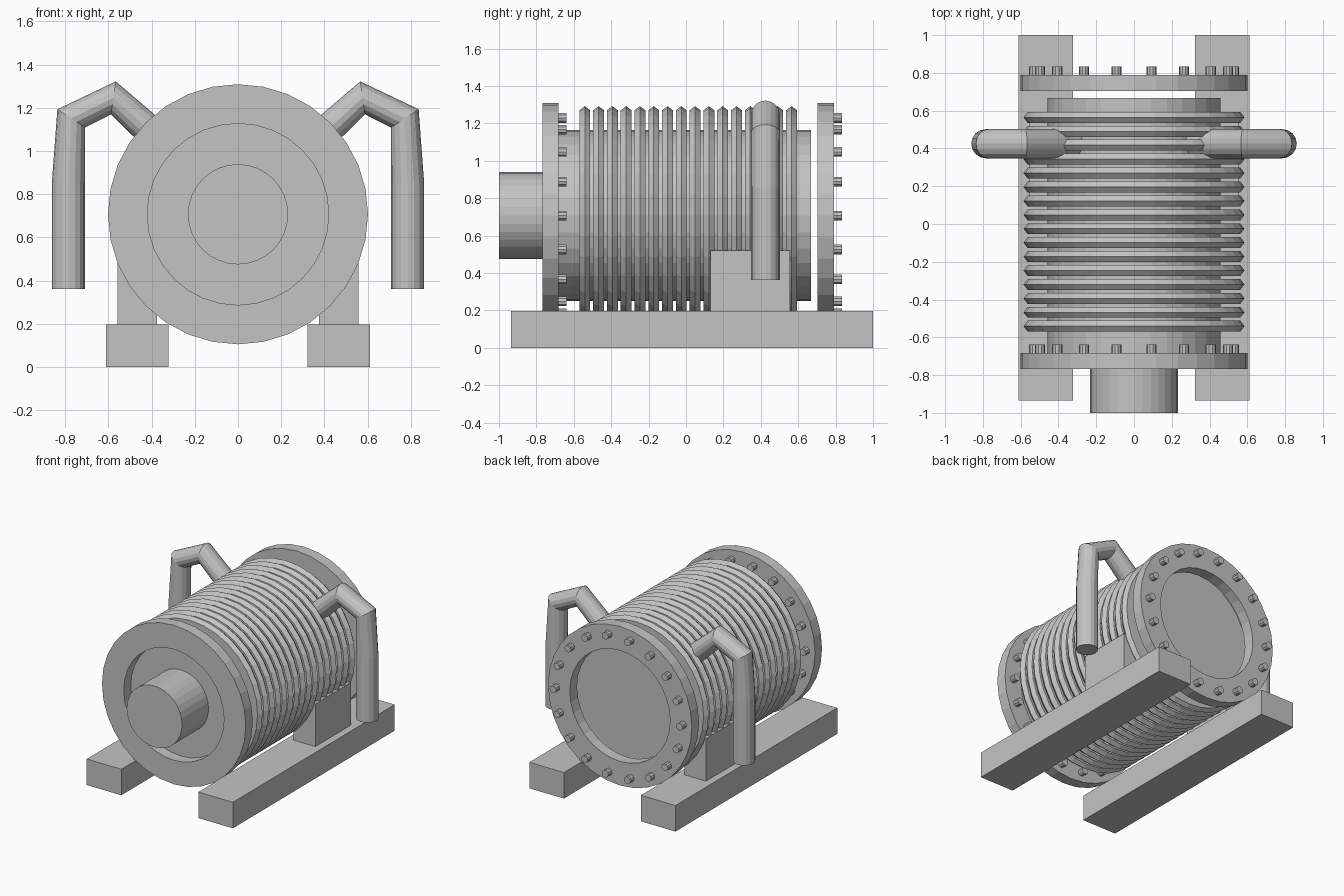
import bpy, bmesh
from math import sin, cos, pi, radians

cube = bpy.data.objects.get("Cube")
if cube:
    bpy.data.objects.remove(cube, do_unlink=True)

AXIS_Z = 0.707

grey = bpy.data.materials.new("plain grey")
grey.use_nodes = True
grey.diffuse_color = (0.55, 0.55, 0.55, 1)
grey.node_tree.nodes["Principled BSDF"].inputs["Base Color"].default_value = (0.55, 0.55, 0.55, 1)


def add_mesh(name, bm):
    bmesh.ops.recalc_face_normals(bm, faces=bm.faces)
    mesh = bpy.data.meshes.new(name)
    bm.to_mesh(mesh)
    bm.free()
    mesh.materials.append(grey)
    obj = bpy.data.objects.new(name, mesh)
    bpy.context.collection.objects.link(obj)
    return obj


def lathe(bm, profile, x=0, z=AXIS_Z, sides=32, ring=False):
    """Turn (radius, y) points about a y-parallel axis; ring closes the profile, otherwise cap the ends."""
    loops = []
    for r, y in profile:
        loops.append([bm.verts.new((x + r * cos(2 * pi * i / sides), y, z + r * sin(2 * pi * i / sides)))
                      for i in range(sides)])
    pairs = list(zip(loops, loops[1:]))
    if ring:
        pairs.append((loops[-1], loops[0]))
    else:
        bm.faces.new(loops[0])
        bm.faces.new(loops[-1])
    for a, b in pairs:
        for i in range(sides):
            j = (i + 1) % sides
            bm.faces.new((a[i], a[j], b[j], b[i]))


def turned(name, profile, ring=False):
    bm = bmesh.new()
    lathe(bm, profile, ring=ring)
    return add_mesh(name, bm)


def box(name, x0, x1, y0, y1, z0, z1):
    bm = bmesh.new()
    bmesh.ops.create_cube(bm, size=1)
    for v in bm.verts:
        v.co = ((x0 + x1) / 2 + v.co.x * (x1 - x0),
                (y0 + y1) / 2 + v.co.y * (y1 - y0),
                (z0 + z1) / 2 + v.co.z * (z1 - z0))
    return add_mesh(name, bm)


# Drum and front shaft
turned("drum", [(0.457, -0.683), (0.457, 0.668)])
turned("front_shaft", [(0.232, -1.0), (0.232, -0.66)])

# Flanges with round openings, each with a circle of bolts on its rear face
for name, y0, y1 in (("front", -0.767, -0.683), ("rear", 0.704, 0.79)):
    turned(name + "_flange", [(0.602, y0), (0.602, y1), (0.42, y1), (0.42, y0)], ring=True)
    bm = bmesh.new()
    for k in range(18):
        a = radians(20 * k)
        lathe(bm, [(0.027, y1 - 0.01), (0.027, y1 + 0.045)],
              0.53 * cos(a), AXIS_Z + 0.53 * sin(a), sides=10)
    add_mesh(name + "_bolts", bm)

# Cooling fins with ridged rims
bm = bmesh.new()
for k in range(16):
    y = -0.541 + k * 0.0737
    lathe(bm, [(0.45, y - 0.029), (0.563, y - 0.029), (0.585, y),
               (0.563, y + 0.029), (0.45, y + 0.029)], ring=True)
add_mesh("cooling_fins", bm)

# Rails, support blocks and bent pipes on both sides
for side, s in (("left", 1), ("right", -1)):
    xs = sorted((s * 0.322, s * 0.612))
    box(side + "_rail", *xs, -0.935, 1.0, 0, 0.197)
    xs = sorted((s * 0.375, s * 0.557))
    box(side + "_support", *xs, 0.13, 0.556, 0.19, 0.52)

    curve = bpy.data.curves.new(side + "_pipe", "CURVE")
    curve.dimensions = "3D"
    curve.bevel_depth = 0.077
    curve.bevel_resolution = 6
    curve.use_fill_caps = True
    path = [(0.3, 0.994), (0.577, 1.246), (0.772, 1.151), (0.785, 0.85), (0.785, 0.362)]
    spline = curve.splines.new("POLY")
    spline.use_smooth = False
    spline.points.add(len(path) - 1)
    for p, (x, z) in zip(spline.points, path):
        p.co = (s * x, 0.425, z, 1)
    curve.materials.append(grey)
    bpy.context.collection.objects.link(bpy.data.objects.new(side + "_pipe", curve))
